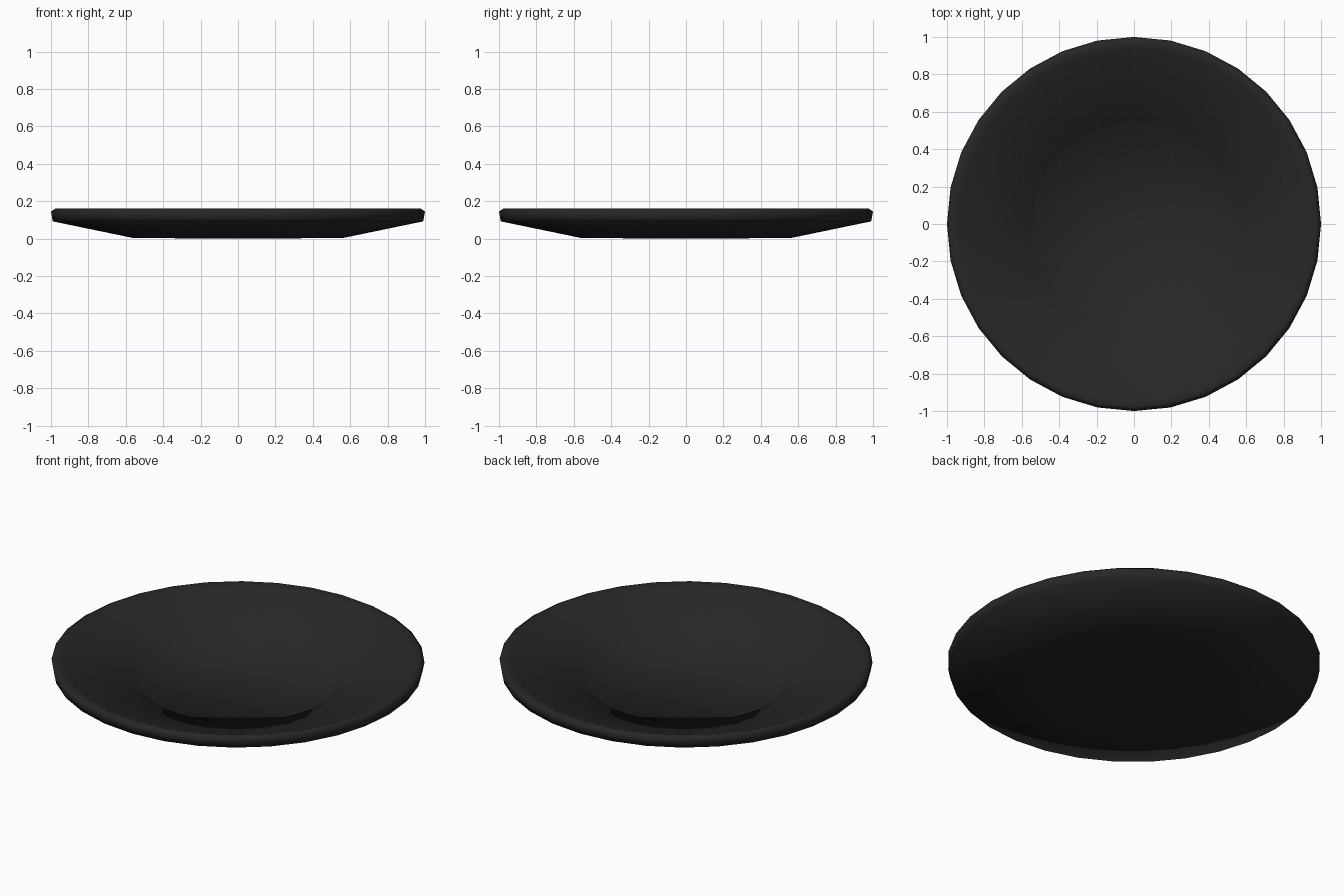
import bpy, bmesh, math

if "Cube" in bpy.data.objects:
    bpy.data.objects.remove(bpy.data.objects["Cube"])

SIDES = 32

# one near-black glaze
black = bpy.data.materials.new("black_glaze")
black.diffuse_color = (0.02, 0.02, 0.02, 1.0)
black.use_nodes = True
black.node_tree.nodes["Principled BSDF"].inputs["Base Color"].default_value = black.diffuse_color


def lathe(name, profile, sides):
    """Spin (radius, z) points around z; radius 0 makes a pole."""
    bm = bmesh.new()
    rings = []
    for r, z in profile:
        if r == 0:
            rings.append([bm.verts.new((0, 0, z))] * sides)
        else:
            rings.append([bm.verts.new((r * math.cos(2 * math.pi * i / sides),
                                        r * math.sin(2 * math.pi * i / sides), z))
                          for i in range(sides)])
    for a, b in zip(rings, rings[1:]):
        for i in range(sides):
            j = (i + 1) % sides
            bm.faces.new(dict.fromkeys((a[i], a[j], b[j], b[i])))
    bmesh.ops.recalc_face_normals(bm, faces=bm.faces)
    mesh = bpy.data.meshes.new(name)
    bm.to_mesh(mesh)
    bm.free()
    mesh.materials.append(black)
    mesh.shade_smooth()
    obj = bpy.data.objects.new(name, mesh)
    bpy.context.collection.objects.link(obj)
    return obj


# plate: flat base, flared underside, rounded lip, sloping inside, shallow well
lathe("plate", [
    (0, 0), (0.56, 0.003),             # base
    (0.99, 0.092), (1.0, 0.145),       # underside and rim edge
    (0.975, 0.161), (0.94, 0.148),     # lip
    (0.55, 0.037), (0.545, 0.03),      # inner slope and step
    (0, 0.03),                         # well floor
], SIDES)
